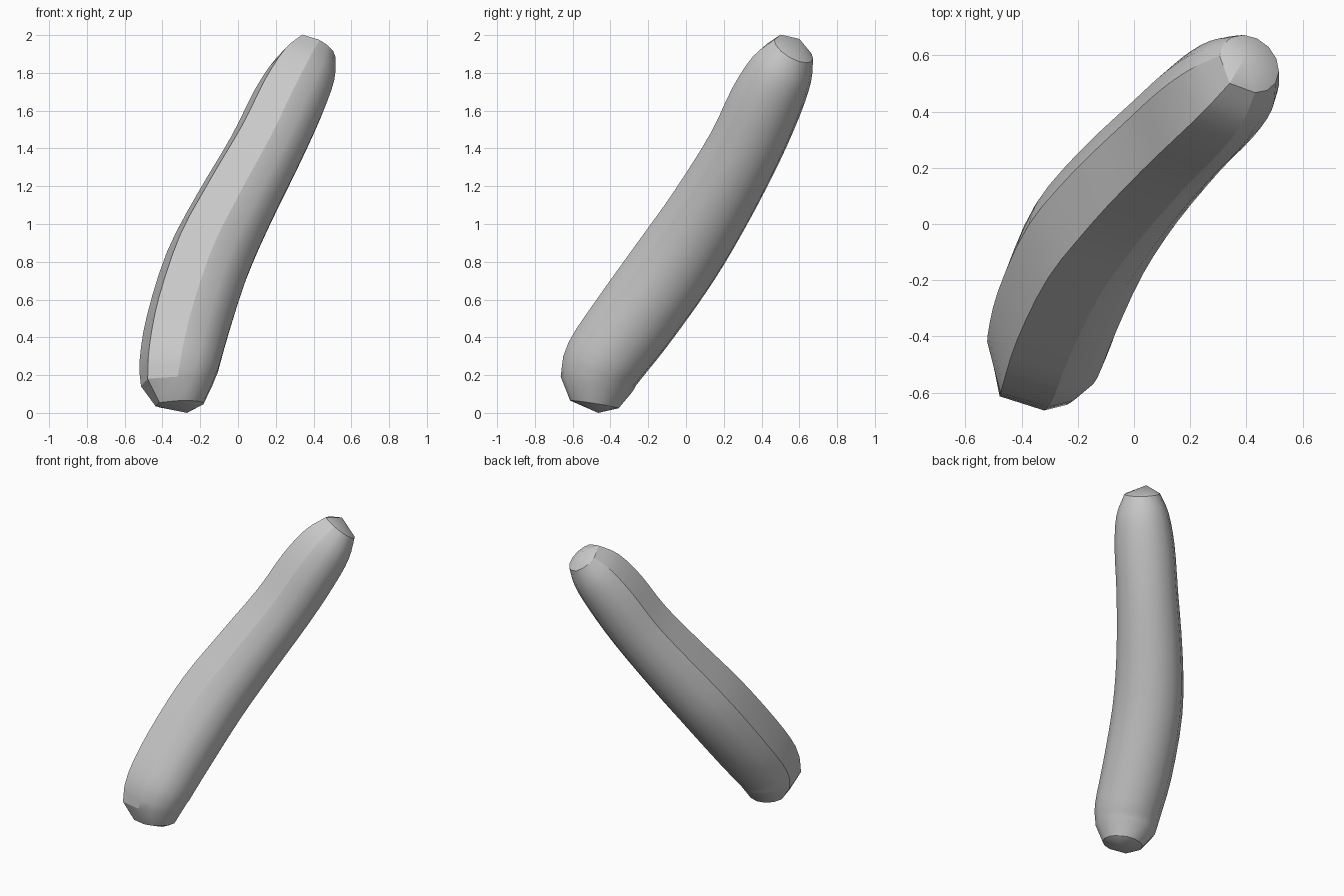
import bpy, bmesh
from math import cos, sin, radians
from mathutils import Vector

cube = bpy.data.objects.get("Cube")
if cube:
    bpy.data.objects.remove(cube)

# Plain grey surface
grey = bpy.data.materials.new("mid_grey")
grey.use_nodes = True
tone = (0.58, 0.58, 0.58, 1)
grey.diffuse_color = tone
grey.node_tree.nodes["Principled BSDF"].inputs["Base Color"].default_value = tone

# Centre line (x, y, z) and radius, from the blunt foot to the narrow tip
spine = [Vector(p) for p in (
    (-.31, -.485, .045, .13), (-.325, -.475, .15, .193),
    (-.31, -.435, .27, .215), (-.262, -.28, .485, .227),
    (-.16, -.055, .80, .228), (-.022, .13, 1.085, .215),
    (.148, .31, 1.40, .20), (.268, .425, 1.65, .195),
    (.355, .508, 1.82, .17), (.41, .57, 1.925, .116))]
foot, tip = (-.27, -.465, 0), (.40, .60, 1.98)
STEPS = 3

# Cross-section: hard corners in front, round behind (degrees, scale)
ROUND = 10
section = [(-55, 1.0), (0, 1.08)]
section += [(49 + 256 * i / ROUND, 1.0) for i in range(ROUND)]


def smooth_path(points):
    """Pass a smooth curve through the points."""
    path = []
    for i in range(len(points) - 1):
        p, q = points[i], points[i + 1]
        a = points[i - 1] if i else p * 2 - q
        b = points[i + 2] if i + 2 < len(points) else q * 2 - p
        for s in range(STEPS):
            t = s / STEPS
            path.append(p + (q - a) * (t / 2)
                        + (a * 2 - p * 5 + q * 4 - b) * (t * t / 2)
                        + (p * 3 - a - q * 3 + b) * (t ** 3 / 2))
    return path + [points[-1]]


def add_ring(bm, path, i):
    """Place the cross-section square to the path, its ridge twisting near the foot."""
    centre, radius = path[i].xyz, path[i].w
    before = path[max(i - STEPS, 0)].xyz
    after = path[min(i + STEPS, len(path) - 1)].xyz
    axis = (after - before).normalized()
    twist = min(centre.z, 1)
    ridge = Vector((.03 * twist - .17, -.02 * twist - .12, .15))
    u = (ridge - axis * ridge.dot(axis)).normalized()
    v = axis.cross(u)
    return [bm.verts.new(centre + radius * s * (u * cos(radians(a)) + v * sin(radians(a))))
            for a, s in section]


# Loft the rings and close both ends with fans
bm = bmesh.new()
path = spine[:1] + smooth_path(spine[1:])
rings = [add_ring(bm, path, i) for i in range(len(path))]
n = len(section)
for lower, upper in zip(rings, rings[1:]):
    for j in range(n):
        k = (j + 1) % n
        bm.faces.new((lower[j], lower[k], upper[k], upper[j]))
for ring, point in ((rings[0], foot), (rings[-1], tip)):
    apex = bm.verts.new(point)
    for j in range(n):
        bm.faces.new((ring[j], ring[(j + 1) % n], apex))
bmesh.ops.recalc_face_normals(bm, faces=bm.faces)

mesh = bpy.data.meshes.new("curved_body")
bm.to_mesh(mesh)
bm.free()
mesh.materials.append(grey)
body = bpy.data.objects.new("curved_body", mesh)
bpy.context.collection.objects.link(body)

bpy.ops.object.select_all(action='DESELECT')
body.select_set(True)
bpy.context.view_layer.objects.active = body
bpy.ops.object.shade_smooth_by_angle(angle=radians(28))
